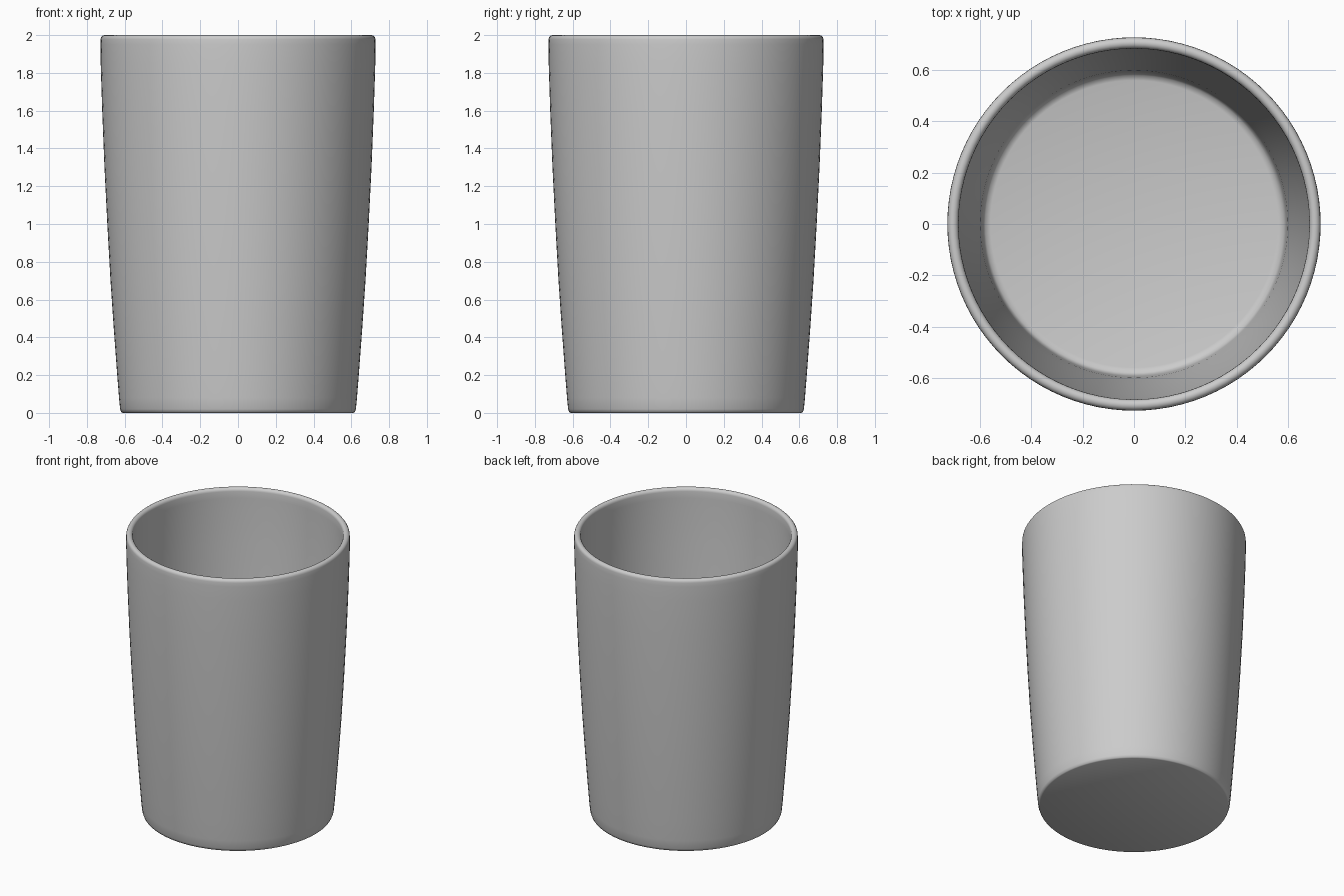
import bpy, bmesh, math

if "Cube" in bpy.data.objects:
    bpy.data.objects.remove(bpy.data.objects["Cube"])

SEGMENTS = 96

# Half cross-section (radius, height): underside, outer wall, rim, inner wall, floor
outer = [(0, 0), (0.61, 0), (0.618, 0.004), (0.624, 0.02), (0.63, 0.08),
         (0.641, 0.22), (0.658, 0.45), (0.675, 0.7), (0.692, 1.0),
         (0.707, 1.3), (0.719, 1.6), (0.727, 1.85), (0.728, 1.95)]
rim = [(0.706 + 0.0215 * math.cos(a), 1.978 + 0.022 * math.sin(a))
       for a in [math.pi * i / 8 for i in range(9)]]
inner = [(0.684, 1.93), (0.684, 1.85), (0.677, 1.6), (0.665, 1.3),
         (0.65, 1.0), (0.633, 0.7), (0.616, 0.45), (0.6, 0.22),
         (0.594, 0.11), (0.59, 0.075), (0.58, 0.056), (0.56, 0.05), (0, 0.05)]
profile = outer + rim + inner

# Revolve the section into a tumbler
bm = bmesh.new()
verts = [bm.verts.new((r, 0, z)) for r, z in profile]
edges = [bm.edges.new(pair) for pair in zip(verts, verts[1:])]
bmesh.ops.spin(bm, geom=verts + edges, cent=(0, 0, 0), axis=(0, 0, 1),
               angle=2 * math.pi, steps=SEGMENTS, use_duplicate=False)
bmesh.ops.remove_doubles(bm, verts=bm.verts, dist=1e-4)
bmesh.ops.recalc_face_normals(bm, faces=bm.faces)

mesh = bpy.data.meshes.new("cup")
bm.to_mesh(mesh)
bm.free()
cup = bpy.data.objects.new("cup", mesh)
bpy.context.collection.objects.link(cup)

# Smooth shading
bpy.context.view_layer.objects.active = cup
cup.select_set(True)
bpy.ops.object.shade_smooth_by_angle(angle=math.radians(50))
